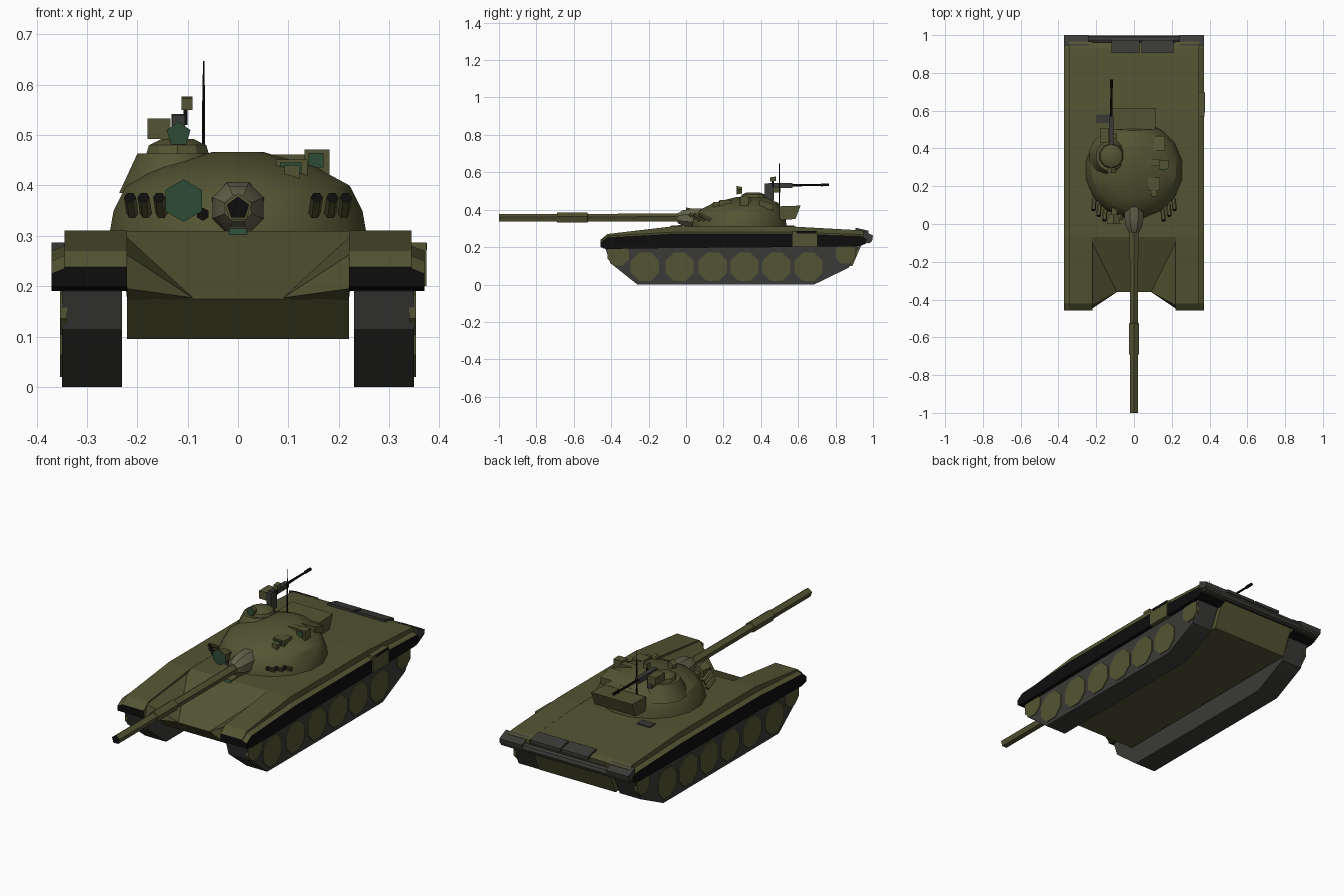
import bpy, bmesh, math
from mathutils import Vector

if "Cube" in bpy.data.objects:
    bpy.data.objects.remove(bpy.data.objects["Cube"])

def mat(name, c):
    m = bpy.data.materials.new(name)
    m.diffuse_color = (*c, 1)
    m.use_nodes = True
    m.node_tree.nodes["Principled BSDF"].inputs["Base Color"].default_value = m.diffuse_color
    return m

OLIVE = mat("olive", (0.088, 0.088, 0.033))
GREY = mat("track_grey", (0.042, 0.042, 0.038))
BLACK = mat("black", (0.004, 0.004, 0.004))
GREEN = mat("glass_green", (0.026, 0.072, 0.036))
PALE = mat("pale_olive", (0.125, 0.122, 0.07))

def finish(name, bm, mats, rule=None, smooth=False):
    bmesh.ops.recalc_face_normals(bm, faces=bm.faces[:])
    if rule:
        for f in bm.faces:
            f.material_index = rule(f.calc_center_median(), f.normal)
    me = bpy.data.meshes.new(name)
    bm.to_mesh(me)
    bm.free()
    ob = bpy.data.objects.new(name, me)
    bpy.context.collection.objects.link(ob)
    for m in (mats if isinstance(mats, list) else [mats]):
        me.materials.append(m)
    if smooth:
        bpy.context.view_layer.objects.active = ob
        ob.select_set(True)
        bpy.ops.object.shade_smooth_by_angle(angle=math.radians(32))
        ob.select_set(False)
    return ob

def loft(name, rings, mats, **kw):
    """Bridge rings of points and cap both ends."""
    bm = bmesh.new()
    vs = [[bm.verts.new(p) for p in r] for r in rings]
    n = len(rings[0])
    for a, b in zip(vs, vs[1:]):
        for i in range(n):
            bm.faces.new((a[i], a[(i + 1) % n], b[(i + 1) % n], b[i]))
    bm.faces.new(vs[0])
    bm.faces.new(vs[-1])
    return finish(name, bm, mats, **kw)

def prism(name, yz, x0, x1, mats, **kw):
    return loft(name, [[(x, y, z) for y, z in yz] for x in (x0, x1)], mats, **kw)

def box(name, x0, x1, y0, y1, z0, z1, m):
    return prism(name, [(y0, z0), (y1, z0), (y1, z1), (y0, z1)], x0, x1, m)

def tube(name, stations, n, mats, turn=0.0, **kw):
    """Round part through (point, radius) stations along a straight axis."""
    pts = [Vector(p) for p, r in stations]
    q = (pts[-1] - pts[0]).to_track_quat('Z', 'Y')
    rings = []
    for p, (_, r) in zip(pts, stations):
        rings.append([p + q @ Vector((r * math.cos(2 * math.pi * i / n + turn),
                                      r * math.sin(2 * math.pi * i / n + turn), 0)) for i in range(n)])
    return loft(name, rings, mats, **kw)

# Hull with glacis and sloped rear plate
prism("hull", [(-.07, .31), (.55, .31), (.93, .29), (.96, .28), (.95, .24), (.89, .1),
               (-.28, .095), (-.36, .175)], -.22, .22, OLIVE)

for s, side in ((-1, "left"), (1, "right")):
    # Fender: section swept front to back, rubber skirt in black
    rings = []
    for y, zb, zm, zt in ((-.458, .2, .225, .238), (-.42, .19, .25, .27), (-.07, .195, .27, .311),
                          (.55, .2, .27, .311), (.93, .205, .258, .29), (.965, .22, .245, .28)):
        zc = min(zm + .01, zt - .003)
        rings.append([(s * x, y, z) for x, z in ((.22, zb), (.37, zb), (.37, zm), (.345, zc), (.345, zt), (.22, zt))])
    loft("fender_" + side, rings, [OLIVE, BLACK],
         rule=lambda c, n: 1 if abs(c.x) > .365 or n.z < -.6 or c.y < -.457 else 0)

    # Wedge between glacis and fender
    bm = bmesh.new()
    for x, y, z in ((.235, -.07, .31), (.22, -.43, .262), (.22, -.447, .195), (.09, -.36, .177),
                    (.22, -.35, .17), (.22, -.07, .2)):
        bm.verts.new((s * x, y, z))
    bmesh.ops.convex_hull(bm, input=bm.verts[:])
    finish("glacis_wedge_" + side, bm, OLIVE)

    # Track block
    a, b = sorted((s * .23, s * .35))
    prism("track_" + side, [(-.26, 0), (.685, 0), (.87, .09), (.92, .2), (.86, .225),
                            (-.36, .225), (-.43, .19), (-.405, .115)], a, b, GREY, smooth=True)
    # Eight-sided road wheels, idler and sprocket
    for i, (y, z, r) in enumerate([(y, .095, .082) for y in (-.22, -.035, .143, .313, .483, .655)]
                                  + [(-.362, .16, .062), (.852, .165, .058)]):
        tube(f"wheel_{side}_{i}", [((s * .34, y, z), r), ((s * .354, y, z), r)], 8, OLIVE, turn=math.pi / 8)

    # Rear mud flap
    a, b = sorted((s * .24, s * .37))
    prism("rear_flap_" + side, [(.945, .287), (1.0, .262), (.995, .235), (.95, .235)], a, b, GREY)

    # Smoke launchers
    for i, (x, y) in enumerate(((.152, .075), (.183, .1), (.21, .13))):
        p = Vector((s * x, y, .345))
        d = Vector((s * .08, -1, .55)).normalized()
        tube(f"smoke_launcher_{side}_{i}", [(p, .012), (p + d * .065, .012)], 6, [OLIVE, BLACK],
             rule=lambda c, n: 1 if n.y < -.8 else 0)

# Rear log, engine vents and deck fittings
tube("rear_log", [((-.365, .975, .242), .022), ((.365, .975, .242), .022)], 8, GREY, smooth=True)
for i, (a, b) in enumerate(((-.12, .03), (.04, .21))):
    prism(f"engine_vent_{i}", [(.905, .285), (.975, .272), (.975, .288), (.905, .304)], a, b, GREY)
box("deck_vent", -.2, -.125, .535, .58, .308, .315, GREY)
box("side_box", .33, .374, .57, .7, .2, .287, OLIVE)
box("side_box_gap", .345, .375, .59, .695, .272, .286, BLACK)
prism("driver_periscope", [(-.09, .295), (-.02, .31), (-.02, .318), (-.08, .315)], -.018, .018,
      [OLIVE, GREEN], rule=lambda c, n: 1 if n.y < -.5 else 0)

# Turret: squashed rings
def oval(z, rx, cy, ry, cx=0, n=16):
    return [(cx + rx * math.cos(2 * math.pi * (i + .5) / n), cy + ry * math.sin(2 * math.pi * (i + .5) / n), z)
            for i in range(n)]

loft("turret", [oval(.305, .26, .285, .258), oval(.35, .252, .287, .252), oval(.4, .226, .295, .222),
                oval(.436, .158, .32, .178), oval(.467, .05, .345, .08)], OLIVE, smooth=True)
loft("cupola_base", [oval(.385, .115, .36, .125, -.125, 12), oval(.464, .074, .36, .08, -.128, 12)],
     OLIVE, smooth=True)
loft("cupola", [oval(.46, .066, .36, .068, -.12, 10), oval(.48, .06, .36, .062, -.12, 10),
                oval(.492, .034, .36, .036, -.12, 10)], OLIVE, smooth=True)
prism("turret_bin", [(.5, .345), (.585, .35), (.613, .422), (.5, .418)], -.12, .115, OLIVE)

# Mantlet and five-sided gun
Z = .355
tube("mantlet", [((0, .1, Z), .056), ((0, .03, Z), .055), ((0, -.015, Z), .046), ((0, -.045, Z), .028)],
     8, PALE, turn=math.pi / 8, smooth=True)
up = math.pi / 2
gun = tube("gun_barrel", [((0, 0, Z), .024), ((0, -.525, Z), .023), ((0, -.526, Z), .029),
                          ((0, -.69, Z), .029), ((0, -.691, Z), .023), ((0, -1, Z), .023)], 5,
           [OLIVE, BLACK], turn=up, rule=lambda c, n: 1 if c.y < -.99 else 0)

# Searchlights with green lenses
def lamp(name, x, y0, y1, z, r, n, lens):
    tube(name, [((x, y1, z), r * .75), ((x, y0, z), r)], n, [OLIVE, lens], turn=up,
         rule=lambda c, nn: 1 if nn.y < -.9 else 0)

lamp("searchlight", -.108, 0, .05, .37, .042, 6, GREEN)
box("searchlight_bracket", -.12, -.09, .04, .1, .345, .375, OLIVE)
lamp("coaxial_port", -.07, .02, .08, .343, .013, 6, BLACK)
lamp("cupola_light", -.118, .27, .3, .502, .025, 5, GREEN)

# Sights and hatch on the right of the turret
def sight(name, x0, x1, y0, y1, z0, z1):
    box(name, x0, x1, y0, y1, z0, z1, OLIVE)
    box(name + "_glass", x0 + .008, x1 - .012, y0 - .003, y0, z1 - .035, z1 - .006, GREEN)

sight("gunner_sight", .075, .138, .18, .245, .40, .452)
box("gunner_sight_front", .092, .122, .145, .19, .40, .44, OLIVE)
sight("hatch_periscope", .132, .182, .29, .335, .40, .471)
box("hatch_periscope_arm", .06, .14, .31, .345, .42, .462, OLIVE)
prism("gunner_hatch", [(.39, .42), (.465, .395), (.465, .43), (.39, .452)], .065, .165, OLIVE)

# Rear-facing roof machine gun, ammunition box, sight and antenna
box("gun_mount", -.13, -.105, .42, .47, .45, .54, GREY)
box("gun_receiver", -.132, -.108, .44, .57, .515, .542, GREY)
tube("roof_gun_barrel", [((-.12, .56, .53), .007), ((-.12, .72, .532), .005), ((-.12, .721, .532), .008),
                         ((-.12, .765, .533), .008)], 6, BLACK)
box("ammo_box", -.18, -.134, .43, .505, .492, .533, OLIVE)
prism("roof_gun_sight", [(.45, .55), (.48, .553), (.48, .577), (.45, .573)], -.112, -.09, OLIVE)
box("sight_post", -.108, -.1, .46, .47, .52, .56, BLACK)
tube("antenna", [((-.068, .5, .39), .004), ((-.068, .5, .57), .003), ((-.068, .5, .647), .0015)], 5, BLACK)
